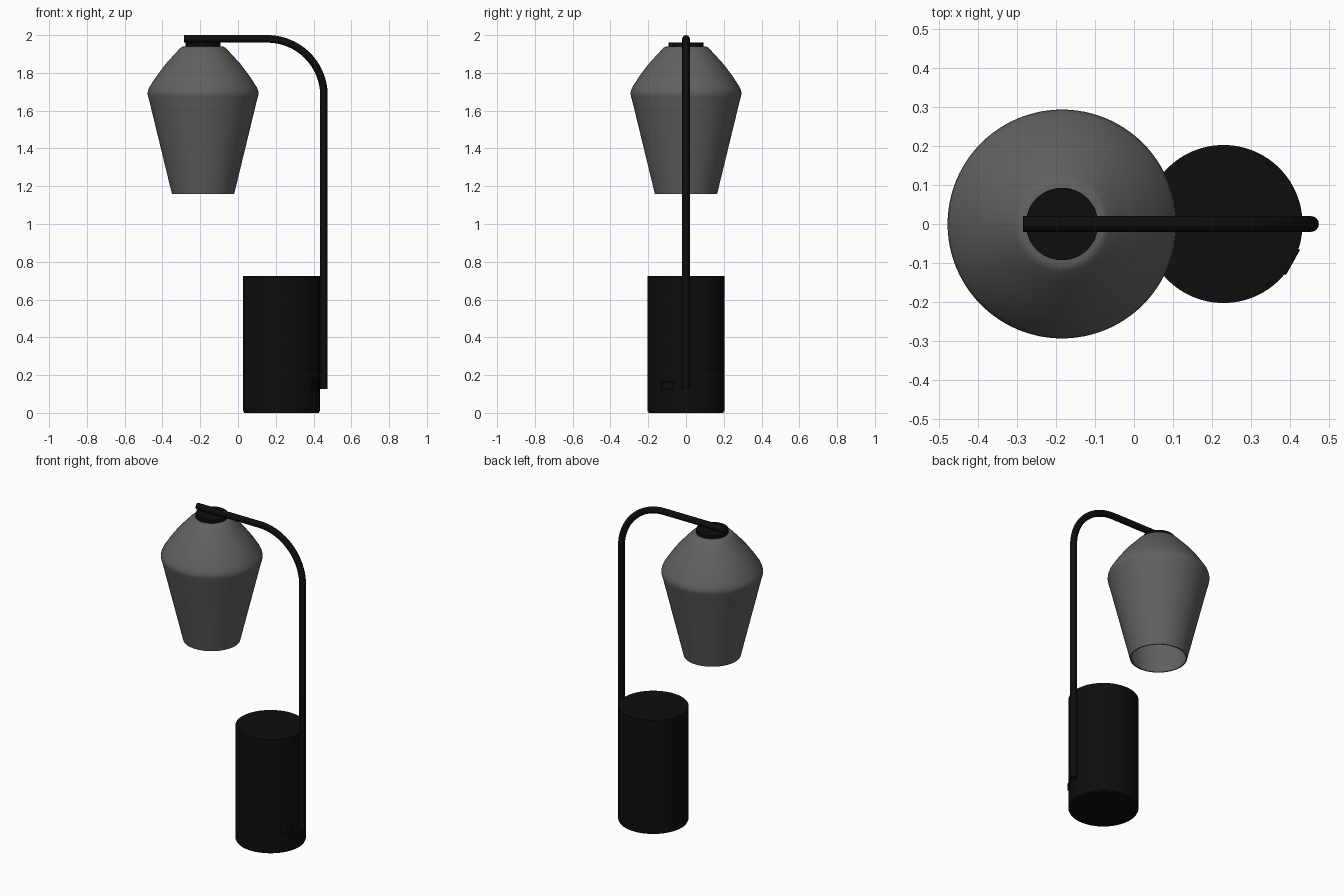
import bpy, bmesh, math
from mathutils import Matrix, Vector

cube = bpy.data.objects.get("Cube")
if cube:
    bpy.data.objects.remove(cube, do_unlink=True)


def material(name, rgb, roughness):
    m = bpy.data.materials.new(name)
    m.use_nodes = True
    m.diffuse_color = (*rgb, 1)
    bsdf = next(n for n in m.node_tree.nodes if n.type == 'BSDF_PRINCIPLED')
    bsdf.inputs["Base Color"].default_value = (*rgb, 1)
    bsdf.inputs["Roughness"].default_value = roughness
    return m


black = material("matte black", (0.004, 0.004, 0.004), 0.6)
grey = material("smoked grey", (0.12, 0.12, 0.12), 0.5)


def select_only(ob):
    bpy.ops.object.select_all(action='DESELECT')
    ob.select_set(True)
    bpy.context.view_layer.objects.active = ob


def finish(name, bm, mat, location=(0, 0, 0), angle=30):
    """Turn a bmesh into a named, coloured, smooth-by-angle object."""
    bmesh.ops.recalc_face_normals(bm, faces=bm.faces)
    me = bpy.data.meshes.new(name)
    bm.to_mesh(me)
    bm.free()
    me.materials.append(mat)
    ob = bpy.data.objects.new(name, me)
    ob.location = location
    bpy.context.collection.objects.link(ob)
    select_only(ob)
    bpy.ops.object.shade_smooth_by_angle(angle=math.radians(angle))
    return ob


def lathe(name, profile, mat, location, closed=False, steps=96):
    """Spin an (r, z) profile around the vertical axis."""
    bm = bmesh.new()
    verts = [bm.verts.new((r, 0, z)) for r, z in profile]
    edges = [bm.edges.new(p) for p in zip(verts, verts[1:])]
    if closed:
        edges.append(bm.edges.new((verts[-1], verts[0])))
    bmesh.ops.spin(bm, geom=verts + edges, axis=(0, 0, 1), cent=(0, 0, 0),
                   angle=math.tau, steps=steps)
    bmesh.ops.remove_doubles(bm, verts=bm.verts, dist=1e-5)
    return finish(name, bm, mat, location)


BASE_X, BASE_R, SHADE_X = 0.23, 0.203, -0.185

# Cylindrical base with a slightly recessed foot
lathe("base", [(0, 0), (0.199, 0), (0.199, 0.008), (BASE_R, 0.008),
               (BASE_R, 0.725), (0, 0.725)], black, (BASE_X, 0, 0))

# Hollow shade: outer wall upwards, then the inner wall back down
outer = [(0.165, 1.16), (0.284, 1.65), (0.291, 1.675), (0.294, 1.69),
         (0.292, 1.705), (0.284, 1.725), (0.245, 1.785), (0.200, 1.845),
         (0.150, 1.900), (0.122, 1.930), (0.113, 1.937), (0.103, 1.940)]
inner = [(r - 0.007, z - (0.008 if i else 0)) for i, (r, z) in enumerate(outer)]
lathe("lamp_shade", outer + [(0, 1.940), (0, 1.932)] + inner[::-1],
      grey, (SHADE_X, 0, 0), closed=True)

# Collar joining the shade to the arm
lathe("shade_collar", [(0, 1.935), (0.093, 1.935), (0.093, 1.962), (0, 1.962)],
      black, (SHADE_X, 0, 0))

# Bent tube: upright, quarter bend, horizontal arm
TUBE_X, TUBE_Z, BEND, TUBE_R = 0.455, 1.98, 0.30, 0.02
path = [(TUBE_X, 0.127)]
for i in range(25):
    a = math.pi / 2 * i / 24
    path.append((TUBE_X - BEND + BEND * math.cos(a), TUBE_Z - BEND + BEND * math.sin(a)))
path.append((-0.285, TUBE_Z))
cu = bpy.data.curves.new("arm_tube", 'CURVE')
cu.dimensions = '3D'
cu.bevel_depth = TUBE_R
cu.bevel_resolution = 6
cu.use_fill_caps = True
spline = cu.splines.new('POLY')
spline.points.add(len(path) - 1)
for p, (x, z) in zip(spline.points, path):
    p.co = (x, 0, z, 1)
cu.materials.append(black)
tube = bpy.data.objects.new("arm_tube", cu)
bpy.context.collection.objects.link(tube)
select_only(tube)
bpy.ops.object.convert(target='MESH')
bpy.ops.object.shade_smooth_by_angle(angle=math.radians(30))

# Small power socket set into the side of the base, with a recessed face
bm = bmesh.new()
bmesh.ops.create_cube(bm, size=1, matrix=Matrix.Diagonal((0.03, 0.074, 0.04, 1)))
face = max(bm.faces, key=lambda f: f.calc_center_median().x)
bmesh.ops.inset_region(bm, faces=[face], thickness=0.007)
bmesh.ops.translate(bm, verts=face.verts, vec=Vector((-0.012, 0, 0)))
turn = math.radians(-29)
socket = finish("power_socket", bm, black,
                (BASE_X + 0.189 * math.cos(turn), 0.189 * math.sin(turn), 0.145))
socket.rotation_euler.z = turn
